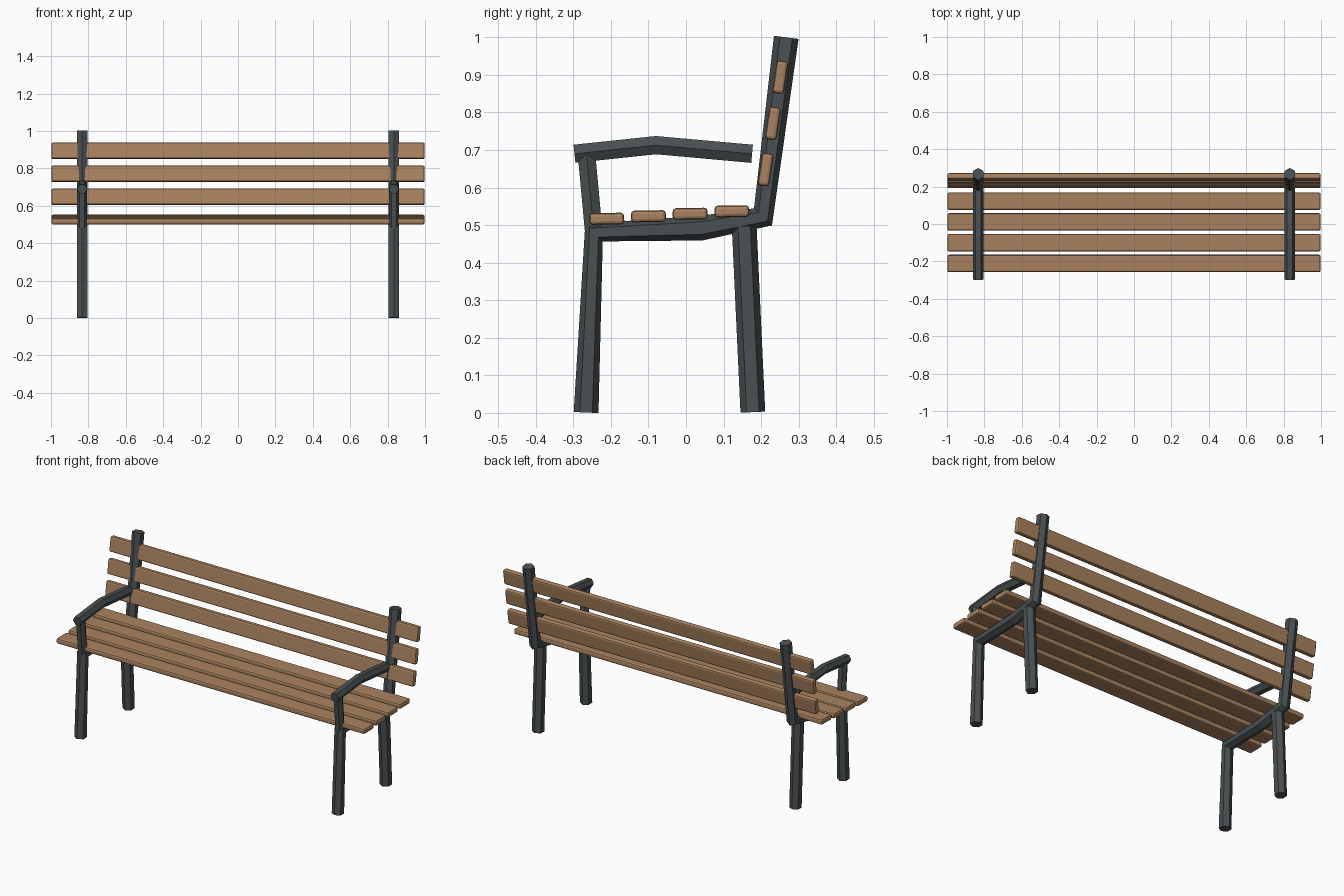
import bpy, bmesh, math
from mathutils import Vector, Matrix

if "Cube" in bpy.data.objects:
    bpy.data.objects.remove(bpy.data.objects["Cube"], do_unlink=True)


def make_material(name, colour):
    mat = bpy.data.materials.new(name)
    mat.use_nodes = True
    mat.diffuse_color = colour
    mat.node_tree.nodes["Principled BSDF"].inputs["Base Color"].default_value = colour
    return mat


wood = make_material("warm wood", (0.40, 0.225, 0.115, 1))
metal = make_material("dark grey metal", (0.068, 0.08, 0.084, 1))


def add_object(name, bm, mat):
    bmesh.ops.recalc_face_normals(bm, faces=bm.faces)
    mesh = bpy.data.meshes.new(name)
    bm.to_mesh(mesh)
    bm.free()
    mesh.materials.append(mat)
    obj = bpy.data.objects.new(name, mesh)
    bpy.context.collection.objects.link(obj)
    return obj


def hex_tube(name, x, path, radius, turn):
    """Six-sided tube swept along (y, z) points, with mitred joints."""
    bm = bmesh.new()
    pts = [Vector((x, y, z)) for y, z in path]
    rings = []
    for i, p in enumerate(pts):
        tangent = Vector()
        if i > 0:
            tangent += (p - pts[i - 1]).normalized()
        if i < len(pts) - 1:
            tangent += (pts[i + 1] - p).normalized()
        side = Vector((1, 0, 0))
        normal = tangent.normalized().cross(side)
        angles = [math.radians(turn + 60 * k) for k in range(6)]
        rings.append([bm.verts.new(p + radius * (math.cos(a) * side + math.sin(a) * normal))
                      for a in angles])
    for a, b in zip(rings, rings[1:]):
        for k in range(6):
            n = (k + 1) % 6
            bm.faces.new((a[k], a[n], b[n], b[k]))
    bm.faces.new(rings[0])
    bm.faces.new(rings[-1])
    return add_object(name, bm, metal)


def slat(name, y, z, depth, height, tilt):
    """Long plank with softened edges."""
    bm = bmesh.new()
    bmesh.ops.create_cube(bm, size=1)
    bmesh.ops.scale(bm, vec=(1.996, depth, height), verts=bm.verts)
    bmesh.ops.rotate(bm, matrix=Matrix.Rotation(math.radians(tilt), 3, "X"), verts=bm.verts)
    obj = add_object(name, bm, wood)
    obj.location = (0, y, z)
    bevel = obj.modifiers.new("soft edges", "BEVEL")
    bevel.width = 0.009
    bevel.segments = 2


# Metal frames, one at each end
for label, x in (("left", 0.833), ("right", -0.833)):
    hex_tube(label + "_main_frame", x,
             [(-0.266, 0.001), (-0.245, 0.48), (0.04, 0.492), (0.205, 0.522), (0.267, 1.0)],
             0.033, 30)
    hex_tube(label + "_back_leg", x, [(0.178, 0.002), (0.155, 0.497)], 0.033, 30)
    hex_tube(label + "_arm_post", x, [(-0.246, 0.485), (-0.265, 0.69)], 0.027, 0)
    hex_tube(label + "_armrest", x, [(-0.297, 0.69), (-0.08, 0.713), (0.176, 0.69)], 0.028, 0)

# Seat planks, rising slightly to the back
for i in range(4):
    slat(f"seat_slat_{i + 1}", -0.211 + 0.111 * i, 0.517 + 0.0066 * i, 0.093, 0.031, 1)

# Backrest planks, leaning along the posts
for i in range(3):
    slat(f"back_slat_{i + 1}", 0.212 + 0.0195 * i, 0.648 + 0.123 * i, 0.031, 0.088, -8.5)
